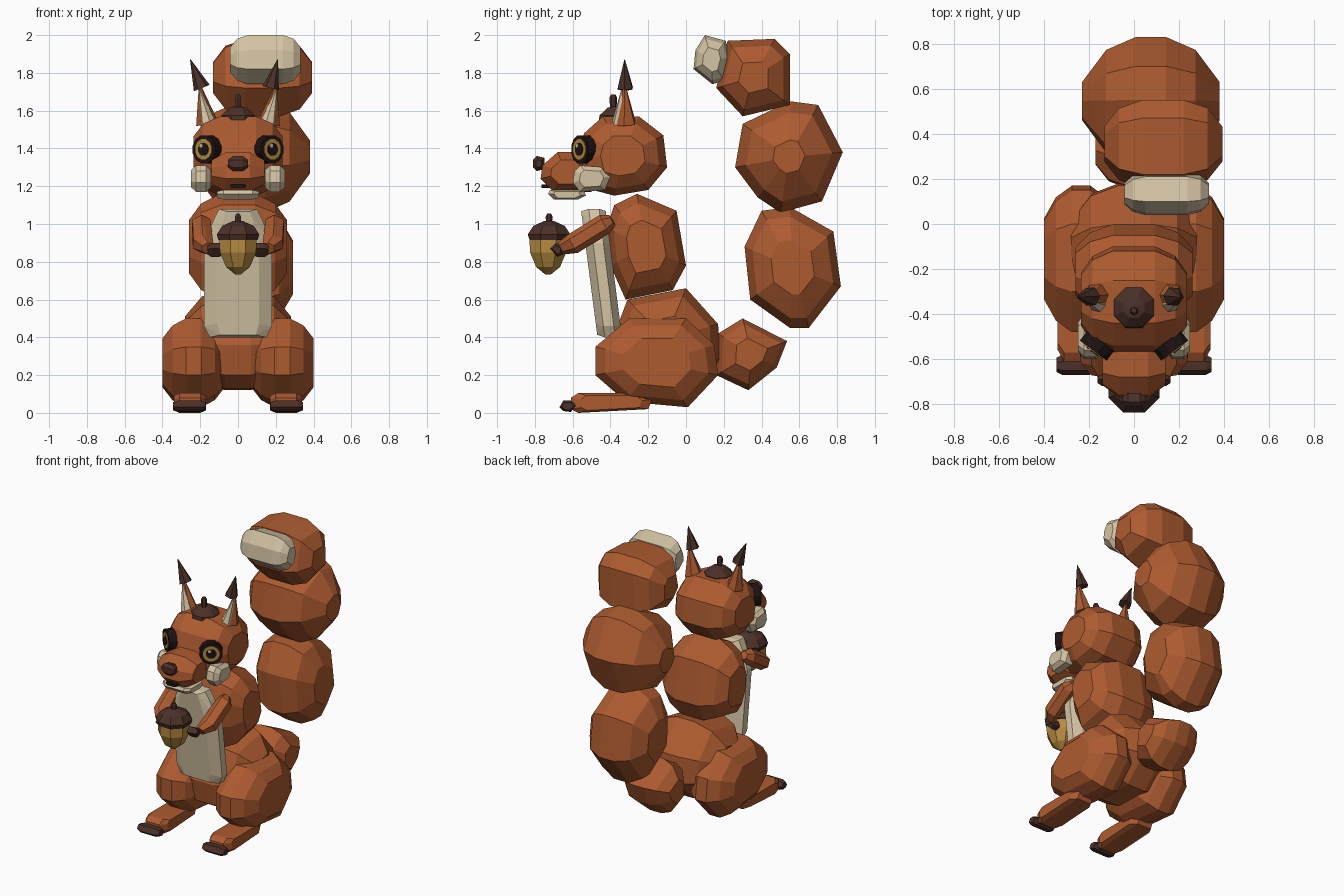
import bpy, bmesh, math
from mathutils import Vector


def material(name, rgb):
    m = bpy.data.materials.new(name)
    m.diffuse_color = (*rgb, 1)
    return m


FUR = material("rust fur", (0.42, 0.105, 0.03))
CREAM = material("cream fur", (0.66, 0.55, 0.37))
BROWN = material("dark brown", (0.07, 0.03, 0.021))
GOLD = material("acorn gold", (0.48, 0.26, 0.052))
BLACK = material("eye black", (0.013, 0.006, 0.006))


def hull(name, pts, mat):
    """Faceted convex solid around a set of points."""
    bm = bmesh.new()
    for p in pts:
        bm.verts.new(p)
    bmesh.ops.remove_doubles(bm, verts=bm.verts[:], dist=0.0005)
    bmesh.ops.convex_hull(bm, input=bm.verts[:])
    loose = [v for v in bm.verts if not v.link_faces]
    bmesh.ops.delete(bm, geom=loose, context='VERTS')
    bmesh.ops.dissolve_limit(bm, angle_limit=0.02, verts=bm.verts[:], edges=bm.edges[:])
    bmesh.ops.recalc_face_normals(bm, faces=bm.faces[:])
    me = bpy.data.meshes.new(name)
    bm.to_mesh(me)
    bm.free()
    me.materials.append(mat)
    ob = bpy.data.objects.new(name, me)
    bpy.context.collection.objects.link(ob)
    return ob


ROUND = ((0.25, 1), (0.68, 0.84), (1, 0.45))
BOX = ((0.7, 1), (1, 0.7))


def slab(name, outline, xc, w, mat, sections=ROUND):
    """Side outline (y, z) swept across x, shrinking towards both flanks."""
    cy = (min(p[0] for p in outline) + max(p[0] for p in outline)) / 2
    cz = (min(p[1] for p in outline) + max(p[1] for p in outline)) / 2
    pts = [(xc + s * f * w, cy + (y - cy) * k, cz + (z - cz) * k)
           for f, k in sections for s in (-1, 1) for y, z in outline]
    return hull(name, pts, mat)


def tube(name, rings, mat, sides=8):
    """Convex solid through (point, radius) rings along the first-to-last axis."""
    axis = (Vector(rings[-1][0]) - Vector(rings[0][0])).normalized()
    q = axis.to_track_quat('Z', 'Y')
    pts = []
    for p, r in rings:
        for i in range(sides):
            a = 2 * math.pi * (i + 0.5) / sides
            pts.append(Vector(p) + q @ Vector((r * math.cos(a), r * math.sin(a), 0)))
    return hull(name, pts, mat)


def upright(name, x, y, profile, mat, sides=8):
    return tube(name, [((x, y, z), r) for r, z in profile], mat, sides)


# Torso
slab("pelvis", [(-0.4, 0.36), (-0.31, 0.6), (0, 0.66), (0.17, 0.47), (0.18, 0.28),
                (0.02, 0.12), (-0.25, 0.13), (-0.37, 0.2)], 0, 0.28, FUR)
slab("chest", [(-0.42, 0.98), (-0.38, 1.1), (-0.26, 1.16), (-0.05, 1.07), (0, 0.78),
               (-0.07, 0.65), (-0.32, 0.6), (-0.4, 0.78)], 0, 0.26, FUR,
     ((0.35, 1), (0.75, 0.82), (1, 0.5)))

# Belly patch, leaning forward at the top
front = [(0.1, 1.08), (0.13, 1.02), (0.18, 0.9), (0.18, 0.46), (0.15, 0.4)]
hull("belly", [(s * x * k, -0.415 - (z - 0.4) * 0.125 + d, 0.74 + (z - 0.74) * (0.9 + k / 10))
               for x, z in front for s in (-1, 1)
               for d, k in ((-0.055, 0.62), (-0.015, 1), (0.04, 1), (0.075, 0.68))], CREAM)

# Head, snout, nose, mouth and chin
slab("head", [(-0.57, 1.36), (-0.54, 1.48), (-0.44, 1.57), (-0.25, 1.57), (-0.12, 1.47),
              (-0.1, 1.3), (-0.2, 1.18), (-0.38, 1.15), (-0.53, 1.19)], 0, 0.235, FUR,
     ((0.4, 1), (0.78, 0.82), (1, 0.5)))
slab("snout", [(-0.77, 1.24), (-0.76, 1.31), (-0.68, 1.38), (-0.52, 1.38), (-0.5, 1.17),
               (-0.7, 1.17)], 0, 0.14, FUR, ((0.45, 1), (1, 0.6)))
slab("nose", [(-0.81, 1.3), (-0.81, 1.34), (-0.79, 1.36), (-0.75, 1.35), (-0.75, 1.29),
              (-0.79, 1.28)], 0, 0.052, BROWN, ((0.5, 1), (1, 0.5)))
slab("mouth", [(-0.765, 1.19), (-0.765, 1.21), (-0.72, 1.21), (-0.72, 1.19)], 0, 0.04, BLACK, BOX)
slab("chin", [(-0.73, 1.16), (-0.72, 1.18), (-0.54, 1.18), (-0.53, 1.15), (-0.57, 1.13),
              (-0.7, 1.13)], 0, 0.11, CREAM, BOX)

# Acorn cap worn on the head
upright("head_cap", 0, -0.37, [(0.1, 1.54), (0.095, 1.575), (0.05, 1.615), (0.01, 1.625)], BROWN)
upright("head_cap_stem", 0, -0.385, [(0.017, 1.6), (0.02, 1.67), (0.012, 1.685)], BROWN, 6)

# Held acorn
upright("acorn_nut", 0, -0.73, [(0.015, 0.732), (0.068, 0.772), (0.104, 0.85), (0.107, 0.94)], GOLD)
upright("acorn_cap", 0, -0.725, [(0.112, 0.915), (0.122, 0.945), (0.09, 0.99), (0.03, 1.015)], BROWN)
upright("acorn_stem", 0, -0.725, [(0.016, 1.0), (0.018, 1.04), (0.01, 1.055)], BROWN, 6)

for s, side in ((-1, "left"), (1, "right")):
    # Hind leg
    slab(side + "_thigh", [(-0.48, 0.35), (-0.48, 0.2), (-0.32, 0.06), (0.01, 0.03),
                           (0.17, 0.2), (0.15, 0.36), (0, 0.5), (-0.3, 0.5)],
         s * 0.235, 0.165, FUR, ((0.25, 1), (0.68, 0.84), (1, 0.55)))
    slab(side + "_foot", [(-0.61, 0.02), (-0.61, 0.08), (-0.57, 0.105), (-0.22, 0.105),
                          (-0.18, 0.07), (-0.2, 0.02), (-0.57, 0.0)],
         s * 0.255, 0.085, FUR, ((0.65, 1), (1, 0.75)))
    slab(side + "_toes", [(-0.67, 0.03), (-0.65, 0.065), (-0.61, 0.065), (-0.58, 0.04),
                          (-0.61, 0.005), (-0.65, 0.01)], s * 0.258, 0.086, BROWN, BOX)
    # Arm and paw
    tube(side + "_arm", [((s * 0.185, -0.39, 1.02), 0.03), ((s * 0.195, -0.43, 1.0), 0.055),
                         ((s * 0.19, -0.60, 0.895), 0.055), ((s * 0.16, -0.66, 0.87), 0.035)], FUR, 6)
    slab(side + "_paw", [(-0.72, 0.87), (-0.69, 0.9), (-0.65, 0.88), (-0.65, 0.84), (-0.68, 0.825)],
         s * 0.12, 0.042, BROWN, ((0.5, 1), (1, 0.6)))
    # Cheek tuft
    slab(side + "_cheek", [(-0.6, 1.22), (-0.59, 1.28), (-0.56, 1.31), (-0.43, 1.3),
                           (-0.4, 1.25), (-0.43, 1.18), (-0.56, 1.17)],
         s * 0.195, 0.053, CREAM, ((0.5, 1), (1, 0.65)))
    # Eye discs stacked along the outward direction
    n = Vector((s * 0.6, -0.8, 0))
    c = Vector((s * 0.166, -0.543, 1.395))
    shine = c + Vector((-0.8, -s * 0.6, 0)) * 0.012 + Vector((0, 0, 0.02))
    for part, base, r, d0, d1, mat in (("eye", c, 0.077, -0.03, 0.024, BLACK),
                                       ("iris", c, 0.056, 0.02, 0.028, GOLD),
                                       ("pupil", c, 0.034, 0.024, 0.032, BLACK),
                                       ("eye_shine", shine, 0.011, 0.028, 0.035, CREAM)):
        tube(f"{side}_{part}", [(base + n * d0, r), (base + n * d1, r)], mat, 12)
    # Ear, pale inner ear and dark tuft
    tube(side + "_ear", [((s * 0.163, -0.32, 1.53), 0.06), ((s * 0.203, -0.325, 1.74), 0.004)], FUR, 6)
    tube(side + "_inner_ear", [((s * 0.158, -0.352, 1.53), 0.043),
                               ((s * 0.203, -0.34, 1.71), 0.003)], CREAM, 6)
    x0, x1 = (0.192, 0.252) if s < 0 else (0.173, 0.21)
    tube(side + "_ear_tuft", [((s * x0, -0.322, 1.72), 0.045), ((s * x1, -0.325, 1.87), 0.002)], BROWN, 6)

# Tail, a chain of fluffy lumps curling up and forward
slab("tail_base", [(0.16, 0.2), (0.33, 0.12), (0.48, 0.24), (0.535, 0.38), (0.3, 0.5),
                   (0.17, 0.42)], 0.01, 0.18, FUR)
slab("tail_lower", [(0.31, 0.88), (0.4, 1.07), (0.55, 1.09), (0.78, 0.96), (0.82, 0.67),
                    (0.65, 0.45), (0.55, 0.45), (0.34, 0.6)], 0.06, 0.23, FUR)
slab("tail_middle", [(0.3, 1.53), (0.55, 1.65), (0.7, 1.63), (0.83, 1.38), (0.72, 1.12),
                     (0.5, 1.06), (0.38, 1.14), (0.26, 1.3)], 0.075, 0.305, FUR,
     ((0.22, 1), (0.65, 0.8), (1, 0.3)))
slab("tail_upper", [(0.16, 1.72), (0.3, 1.57), (0.55, 1.63), (0.55, 1.9), (0.47, 1.98),
                    (0.22, 1.97)], 0.13, 0.262, FUR, ((0.35, 1), (0.75, 0.82), (1, 0.4)))
slab("tail_tip", [(0.04, 1.82), (0.05, 1.92), (0.1, 2.0), (0.21, 1.97), (0.23, 1.88),
                  (0.2, 1.76), (0.14, 1.74)], 0.145, 0.187, CREAM, ((0.5, 1), (0.8, 0.85), (1, 0.5)))
